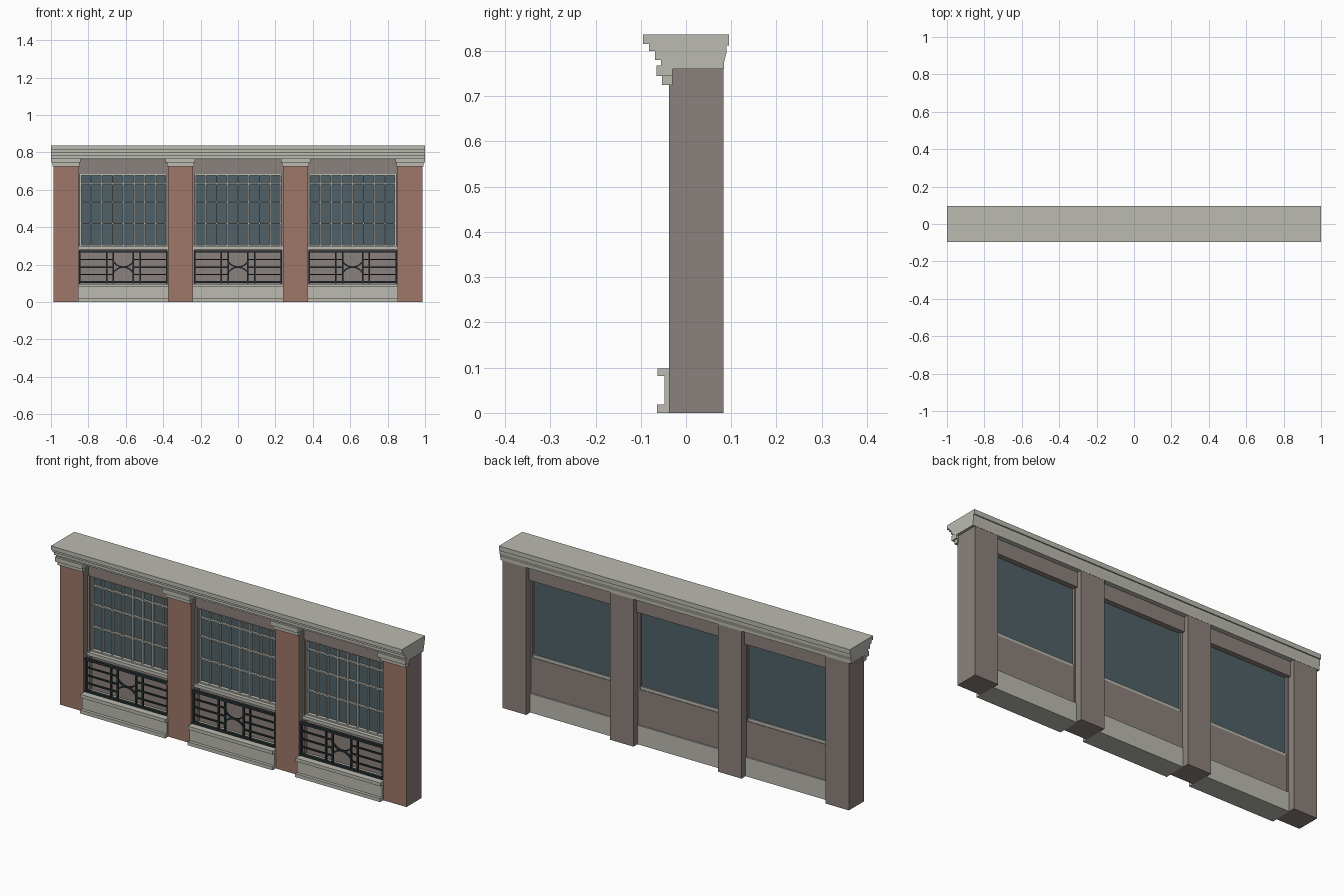
import bpy, bmesh, math
from mathutils import Vector

cube = bpy.data.objects.get("Cube")
if cube:
    bpy.data.objects.remove(cube, do_unlink=True)


def material(name, r, g, b):
    m = bpy.data.materials.new(name)
    m.diffuse_color = (r, g, b, 1)
    m.use_nodes = True
    m.node_tree.nodes["Principled BSDF"].inputs["Base Color"].default_value = (r, g, b, 1)
    return m


STONE = material("pale stone", 0.50, 0.495, 0.44)
BRICK = material("red brick", 0.345, 0.185, 0.138)
TAUPE = material("taupe plaster", 0.26, 0.222, 0.20)
GLASS = material("dark glass", 0.08, 0.12, 0.137)
IRON = material("dark iron", 0.022, 0.032, 0.036)


def add_box(bm, x, y, z):
    """Box from (min, max) ranges on each axis."""
    v = [bm.verts.new((a, b, c)) for a in x for b in y for c in z]
    for f in ((0, 1, 3, 2), (4, 6, 7, 5), (0, 4, 5, 1), (2, 3, 7, 6), (0, 2, 6, 4), (1, 5, 7, 3)):
        bm.faces.new([v[i] for i in f])


def add_prism(bm, points, offset):
    """Closed outline extruded along an offset."""
    face = bm.faces.new([bm.verts.new(p) for p in points])
    new = bmesh.ops.extrude_face_region(bm, geom=[face], use_keep_orig=True)["geom"]
    bmesh.ops.translate(bm, vec=Vector(offset),
                        verts=[e for e in new if isinstance(e, bmesh.types.BMVert)])


def finish(name, bm, *mats):
    bmesh.ops.recalc_face_normals(bm, faces=bm.faces[:])
    me = bpy.data.meshes.new(name)
    bm.to_mesh(me)
    bm.free()
    for m in mats:
        me.materials.append(m)
    ob = bpy.data.objects.new(name, me)
    bpy.context.collection.objects.link(ob)
    return ob


def boxes(name, mat, *ranges):
    bm = bmesh.new()
    for r in ranges:
        add_box(bm, *r)
    return finish(name, bm, mat)


def around(c, half):
    return (c - half, c + half)


# Continuous stepped cornice
bm = bmesh.new()
profile = [(-0.03, 0.76), (-0.03, 0.767), (-0.055, 0.767), (-0.055, 0.78), (-0.068, 0.78),
           (-0.068, 0.80), (-0.082, 0.80), (-0.082, 0.815), (-0.095, 0.815), (-0.095, 0.836),
           (0.095, 0.836), (0.095, 0.812), (0.089, 0.812), (0.089, 0.795), (0.084, 0.775),
           (0.084, 0.76)]
add_prism(bm, [(-1, y, z) for y, z in profile], (2, 0, 0))
finish("cornice", bm, STONE)

# Brick-faced piers with stepped caps
for i, x in enumerate((-0.92, -0.308, 0.308, 0.92)):
    bm = bmesh.new()
    add_box(bm, around(x, 0.067), (-0.038, 0.083), (0, 0.762))
    pier = finish(f"pier_{i + 1}", bm, TAUPE, BRICK)
    for p in pier.data.polygons:
        p.material_index = int(p.normal.y < -0.5)
    boxes(f"pier_cap_{i + 1}", STONE,
          (around(x, 0.072), (-0.053, -0.03), (0.725, 0.746)),
          (around(x, 0.079), (-0.065, -0.03), (0.745, 0.768)))

HALF = 0.242
for i, cx in enumerate((-0.613, 0, 0.613)):
    n = i + 1
    wide = around(cx, HALF)

    # Stone base with plinth and top ledge
    boxes(f"base_{n}", STONE,
          (wide, (-0.064, 0.05), (0, 0.018)),
          (wide, (-0.048, 0.05), (0.018, 0.081)),
          (wide, (-0.063, 0.05), (0.081, 0.098)))

    # Wall panel, header and side jambs
    boxes(f"wall_panel_{n}", TAUPE, (wide, (0.015, 0.043), (0.098, 0.282)))
    boxes(f"header_{n}", TAUPE, (wide, (0.0, 0.06), (0.685, 0.765)))
    for s in (-1, 1):
        boxes(f"jamb_{n}_{'left' if s > 0 else 'right'}", TAUPE,
              (around(cx + s * 0.237, 0.006), (-0.005, 0.045), (0.098, 0.69)))

    # Sill, window frame and glazing bars
    boxes(f"sill_{n}", STONE, (wide, (-0.012, 0.04), (0.28, 0.297)))
    boxes(f"glass_{n}", GLASS, (around(cx, 0.235), (0.026, 0.034), (0.282, 0.69)))
    bars = [(around(cx, 0.234), (0.014, 0.027), around(z, 0.0035)) for z in (0.42, 0.535, 0.632)]
    bars += [(around(cx + k * 0.0575, 0.0035), (0.014, 0.027), (0.295, 0.686)) for k in range(-3, 4)]
    bars += [(around(cx + s * 0.23, 0.005), (0.008, 0.027), (0.295, 0.686)) for s in (-1, 1)]
    bars += [(around(cx, 0.234), (0.008, 0.027), (z, z + 0.009)) for z in (0.295, 0.677)]
    boxes(f"window_frame_{n}", STONE, *bars)

    # Iron railing: rails, posts and a pair of curved ornaments
    bm = bmesh.new()
    depth = (-0.032, -0.024)
    for z, h in ((0.107, 0.005), (0.27, 0.006)):
        add_box(bm, around(cx, 0.236), (-0.036, -0.02), around(z, h))
    for z in (0.147, 0.187, 0.228):
        for s in (-1, 1):
            add_box(bm, around(cx + s * 0.145, 0.091), depth, around(z, 0.0035))
    for off in (0.053, 0.09, 0.232):
        for s in (-1, 1):
            add_box(bm, around(cx + s * off, 0.004), depth, (0.1, 0.272))
    for s in (-1, 1):
        zc = 0.187 + s * 0.062
        arc = []
        for r, order in ((0.065, range(13)), (0.058, range(12, -1, -1))):
            for k in order:
                a = math.radians(-66 + 11 * k)
                arc.append((cx + r * math.sin(a), depth[0], zc - s * r * math.cos(a)))
        add_prism(bm, arc, (0, depth[1] - depth[0], 0))
    finish(f"railing_{n}", bm, IRON)
